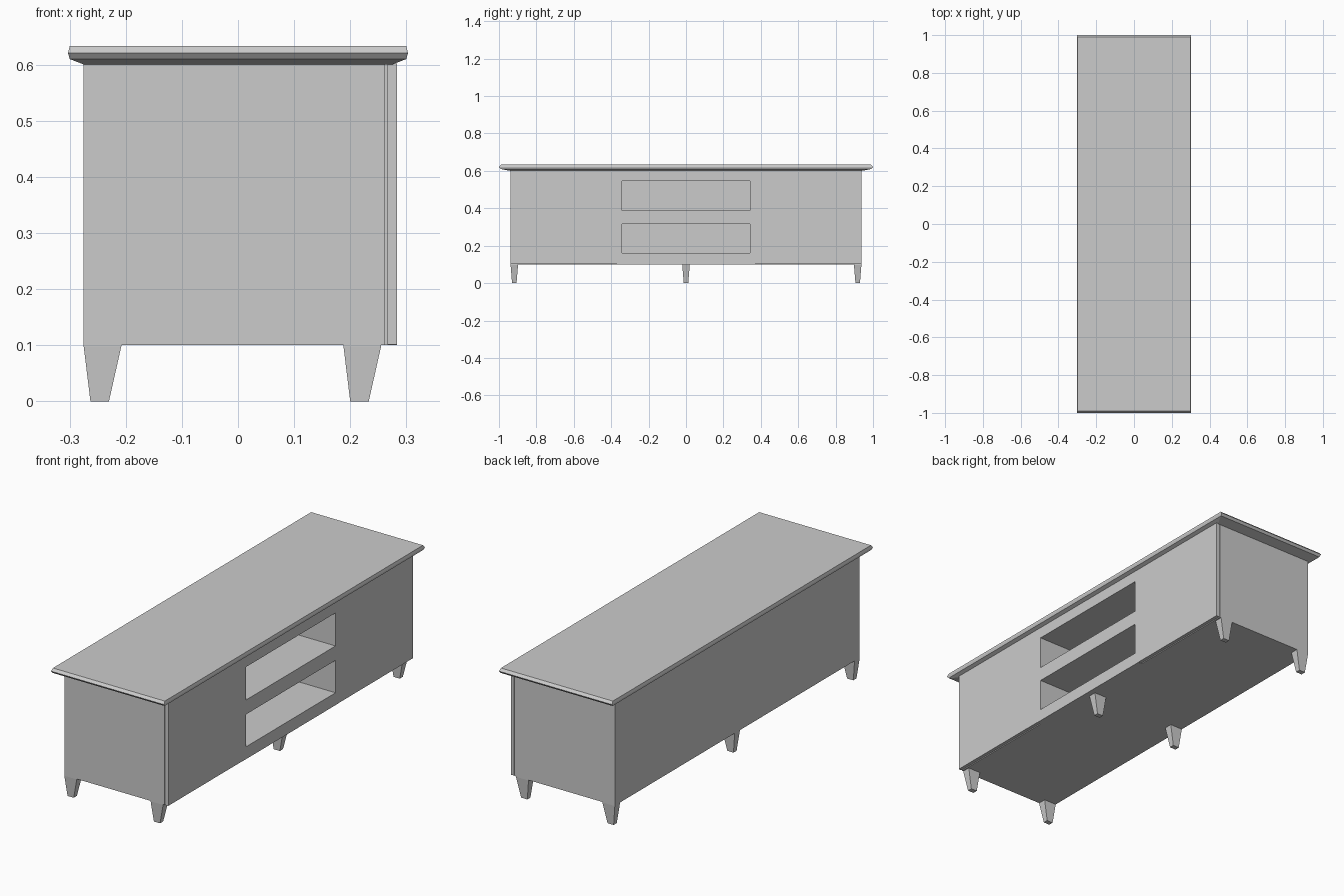
import bpy, bmesh

if "Cube" in bpy.data.objects:
    bpy.data.objects.remove(bpy.data.objects["Cube"])


def make_object(name, bm):
    bmesh.ops.recalc_face_normals(bm, faces=bm.faces)
    mesh = bpy.data.meshes.new(name)
    bm.to_mesh(mesh)
    bm.free()
    obj = bpy.data.objects.new(name, mesh)
    bpy.context.collection.objects.link(obj)
    return obj


def loft(name, sections):
    """Stack rectangles (x0, x1, y0, y1, z) into a closed solid."""
    bm = bmesh.new()
    rings = []
    for x0, x1, y0, y1, z in sections:
        corners = ((x0, y0), (x1, y0), (x1, y1), (x0, y1))
        rings.append([bm.verts.new((x, y, z)) for x, y in corners])
    bm.faces.new(rings[0])
    bm.faces.new(rings[-1])
    for low, high in zip(rings, rings[1:]):
        for i in range(4):
            j = (i + 1) % 4
            bm.faces.new((low[i], low[j], high[j], high[i]))
    return make_object(name, bm)


def box(name, x0, x1, y0, y1, z0, z1):
    return loft(name, [(x0, x1, y0, y1, z0), (x0, x1, y0, y1, z1)])


# Cabinet: two closed side compartments around an open centre
CENTRE, END = 0.37, 0.938
centre = box("centre_shelf_unit", -0.275, 0.283, -CENTRE, CENTRE, 0.1, 0.602)
for label, side in (("left", -1), ("right", 1)):
    y0, y1 = sorted((side * CENTRE, side * END))
    box(label + "_cabinet", -0.275, 0.262, y0, y1, 0.1, 0.602)
    box(label + "_door", 0.266, 0.283, y0, y1, 0.101, 0.602)

# Two open shelf recesses cut into the centre
for label, z0, z1 in (("lower", 0.16, 0.317), ("upper", 0.387, 0.547)):
    cutter = box(label + "_recess_cutter", -0.255, 0.4, -0.343, 0.343, z0, z1)
    cutter.hide_render = True
    cutter.hide_viewport = True
    cut = centre.modifiers.new(label + "_recess", 'BOOLEAN')
    cut.operation = 'DIFFERENCE'
    cut.solver = 'EXACT'
    cut.object = cutter

# Table top with a moulded edge
loft("table_top", [(-hx, hx, -hy, hy, z) for hx, hy, z in (
    (0.274, 0.938, 0.600), (0.300, 0.991, 0.610),
    (0.303, 1.000, 0.621), (0.300, 0.989, 0.633))])

# Six tapered legs
for row, x in (("back", -0.275), ("front", 0.188)):
    for place, y in (("left", -0.918), ("middle", 0.0), ("right", 0.918)):
        loft(f"{row}_{place}_leg", [
            (x + 0.012, x + 0.045, y - 0.012, y + 0.012, 0.0),
            (x, x + 0.067, y - 0.02, y + 0.02, 0.098),
            (x, x + 0.067, y - 0.02, y + 0.02, 0.1)])
